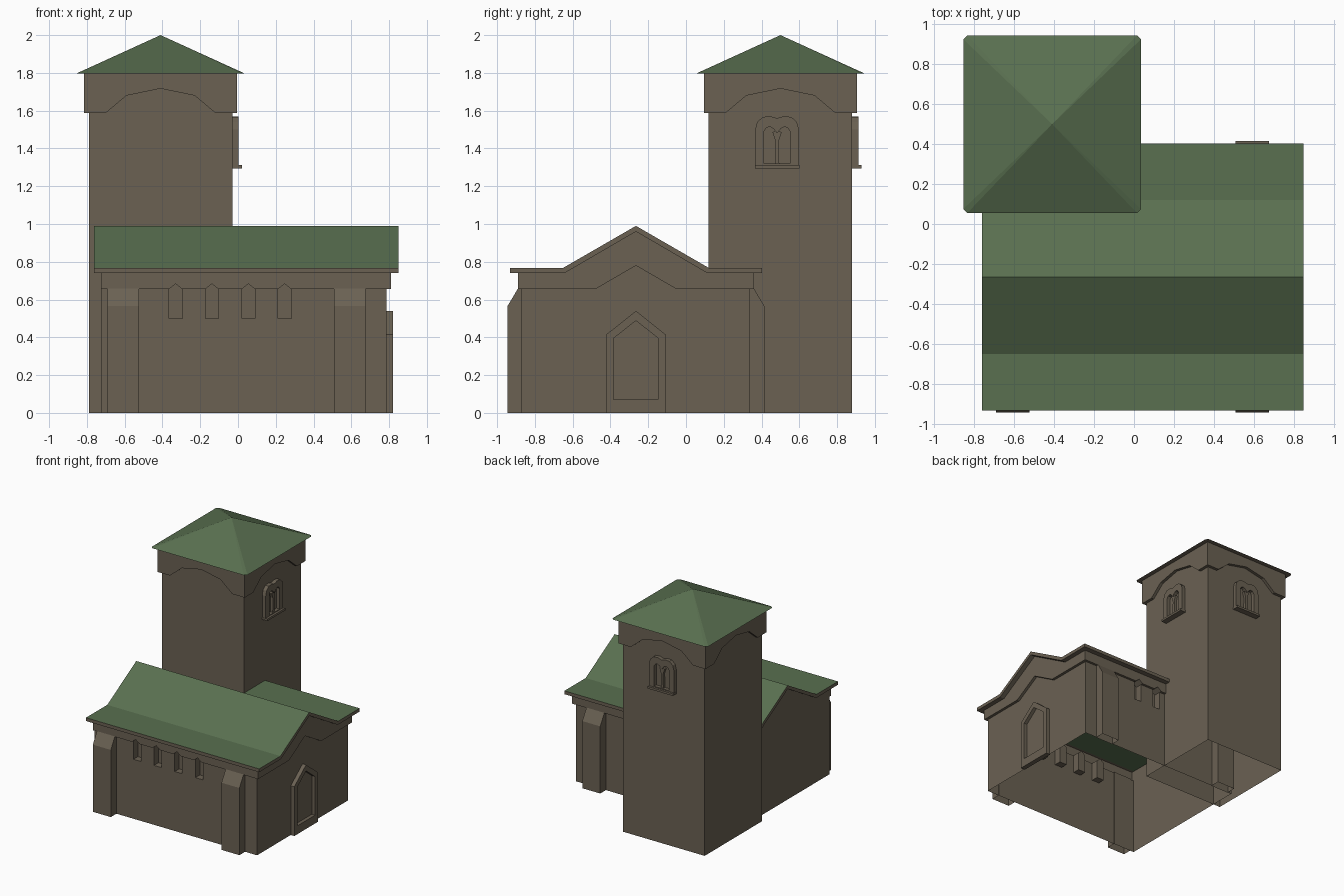
import bpy, bmesh
from mathutils import Vector

if "Cube" in bpy.data.objects:
    bpy.data.objects.remove(bpy.data.objects["Cube"])


def material(name, rgb):
    m = bpy.data.materials.new(name)
    m.diffuse_color = (*rgb, 1)
    m.use_nodes = True
    m.node_tree.nodes["Principled BSDF"].inputs["Base Color"].default_value = m.diffuse_color
    return m


STONE = material("brown stone", (0.145, 0.120, 0.086))
GREEN = material("green roof", (0.100, 0.160, 0.080))
YC = -0.265                 # hall centre line
TX, TY = -0.41, 0.50        # tower centre


def prism(name, pts, axis, a, b):
    """Extrude a (u, z) outline along x or y from a to b."""
    bm = bmesh.new()
    rings = []
    for d in (a, b):
        rings.append([bm.verts.new((d, u, z) if axis == 'x' else (u, d, z)) for u, z in pts])
    n = len(pts)
    bm.faces.new(rings[0])
    bm.faces.new(rings[1])
    for i in range(n):
        bm.faces.new((rings[0][i], rings[0][(i + 1) % n], rings[1][(i + 1) % n], rings[1][i]))
    bmesh.ops.recalc_face_normals(bm, faces=bm.faces)
    me = bpy.data.meshes.new(name)
    bm.to_mesh(me)
    bm.free()
    ob = bpy.data.objects.new(name, me)
    bpy.context.collection.objects.link(ob)
    me.materials.append(STONE)
    me.materials.append(GREEN)
    return ob


def boolean(ob, other, op):
    m = ob.modifiers.new("bool", 'BOOLEAN')
    m.object, m.operation, m.solver = other, op, 'EXACT'
    bpy.context.view_layer.objects.active = ob
    bpy.ops.object.modifier_apply(modifier=m.name)
    bpy.data.objects.remove(other)


def edit(ob, fn):
    bm = bmesh.new()
    bm.from_mesh(ob.data)
    fn(bm)
    bm.to_mesh(ob.data)
    bm.free()


def drop(test):
    def fn(bm):
        bm.normal_update()
        bad = [f for f in bm.faces if test(f.calc_center_median(), f.normal)]
        bmesh.ops.delete(bm, geom=bad, context='FACES')
    return fn


def sym(half, c=YC):
    """Mirror a half outline, listed outside to middle, about u = c."""
    return [(c - u, z) for u, z in half] + [(c + u, z) for u, z in reversed(half) if u > 0]


def at_wall(c, side, lo, hi):
    """Span from the hall centre line out to one side."""
    return tuple(c + side * v for v in (lo, hi))


# hall walls with the stepped gable trim
hall = prism("hall_walls", sym([(0.605, 0), (0.605, 0.72), (0.37, 0.72), (0, 0.935)]), 'x', -0.725, 0.787)
trim = prism("trim", sym([(0.625, 0.655), (0.625, 0.742), (0.378, 0.742), (0, 0.962)])
             + [(YC + 0.215, 0.655), (YC, 0.78), (YC - 0.215, 0.655)], 'x', -0.726, 0.81)
boolean(hall, trim, 'UNION')

# pointed slot windows cut into both long walls
for side in (-1, 1):
    for x in (-0.33, -0.138, 0.055, 0.247):
        slot = prism("slot", sym([(0.035, 0.5), (0.035, 0.655), (0, 0.683)], x), 'y',
                     *at_wall(YC, side, 0.545, 0.7))
        boolean(hall, slot, 'DIFFERENCE')
# the shell is open below and under the roof
edit(hall, drop(lambda c, n: (c.z < 0.001) or (n.z > 0.5 and c.z > 0.715)))

# buttresses
for side, sn in ((-1, "front"), (1, "back")):
    for x, xn in ((-0.69, "left"), (0.508, "right")):
        b = prism(f"buttress_{sn}_{xn}",
                  [(YC + side * u, z) for u, z in ((0.60, 0), (0.68, 0), (0.68, 0.565), (0.625, 0.658), (0.60, 0.658))],
                  'x', x, x + 0.167)
        edit(b, drop(lambda c, n: c.z < 0.001))

# hall roof: slab with green top and stone edges
roof = prism("hall_roof", sym([(0.668, 0.74), (0.668, 0.768), (0.385, 0.768), (0, 0.99)])
             + [(YC + 0.378, 0.74), (YC, 0.96), (YC - 0.378, 0.74)], 'x', -0.762, 0.85)


def paint_roof(bm):
    for co, no in (((-0.725, 0, 0), (1, 0, 0)), ((0.787, 0, 0), (1, 0, 0)),
                   ((0, YC - 0.605, 0), (0, 1, 0)), ((0, YC + 0.605, 0), (0, 1, 0))):
        bmesh.ops.bisect_plane(bm, geom=bm.verts[:] + bm.edges[:] + bm.faces[:],
                               plane_co=Vector(co), plane_no=Vector(no))
    bm.normal_update()
    for f in bm.faces:
        c = f.calc_center_median()
        inside = -0.725 < c.x < 0.787 and abs(c.y - YC) < 0.605
        f.material_index = int(f.normal.z > 0.3 or (f.normal.z < -0.3 and inside))


edit(roof, paint_roof)

# door surround with recessed pointed panel
door = prism("door_surround", sym([(0.157, 0), (0.157, 0.415), (0, 0.54)]), 'x', 0.78, 0.82)
boolean(door, prism("cut", sym([(0.118, 0.07), (0.118, 0.395), (0, 0.488)]), 'x', 0.79, 0.9), 'DIFFERENCE')

# tower shaft, open at both ends
tower = prism("tower_shaft", [(TX - 0.38, 0), (TX + 0.38, 0), (TX + 0.38, 1.8), (TX - 0.38, 1.8)],
              'y', TY - 0.38, TY + 0.38)
edit(tower, drop(lambda c, n: abs(n.z) > 0.5))

# arched collar plates on the four tower sides
for axis, c, d, name in (('x', TY, TX, "side"), ('y', TX, TY, "face")):
    for s in (-1, 1):
        outline = [(c - 0.405, 1.797), (c + 0.405, 1.797)] + \
            sym([(0.405, 1.588), (0.29, 1.588), (0.18, 1.68), (0, 1.717)], c)[::-1]
        prism(f"collar_{name}_{s}", outline, axis, d + s * 0.375, d + s * 0.405)

# twin-arched tower windows on the right and back sides
for axis, c, d, name in (('x', TY - 0.018, TX, "right"), ('y', TX, TY, "back")):
    frame = prism(f"window_frame_{name}",
                  sym([(0.116, 1.30), (0.116, 1.50), (0.105, 1.54), (0.075, 1.567), (0.035, 1.57), (0, 1.56)], c),
                  axis, d + 0.375, d + 0.412)
    cut = prism("cut", sym([(0.069, 1.32), (0.069, 1.49), (0.056, 1.51), (0.038, 1.515), (0.02, 1.505), (0, 1.48)], c),
                axis, d + 0.382, d + 0.5)
    boolean(frame, cut, 'DIFFERENCE')
    prism(f"window_column_{name}",
          sym([(0.012, 1.31), (0.009, 1.44), (0.024, 1.485), (0, 1.5)], c), axis, d + 0.378, d + 0.404)
    prism(f"window_sill_{name}", [(c - 0.118, 1.295), (c + 0.118, 1.295), (c + 0.118, 1.313), (c - 0.118, 1.313)],
          axis, d + 0.375, d + 0.43)

# tower pyramid roof with clipped corners
bm = bmesh.new()
h, k = 0.445, 0.425
ring = [bm.verts.new((TX + x, TY + y, 1.797)) for x, y in
        ((k, -h), (h, -k), (h, k), (k, h), (-k, h), (-h, k), (-h, -k), (-k, -h))]
apex = bm.verts.new((TX, TY, 2.0))
bm.faces.new(ring[::-1])
for i in range(8):
    bm.faces.new((ring[i], ring[(i + 1) % 8], apex)).material_index = 1
me = bpy.data.meshes.new("tower_roof")
bm.to_mesh(me)
bm.free()
me.materials.append(STONE)
me.materials.append(GREEN)
bpy.context.collection.objects.link(bpy.data.objects.new("tower_roof", me))
